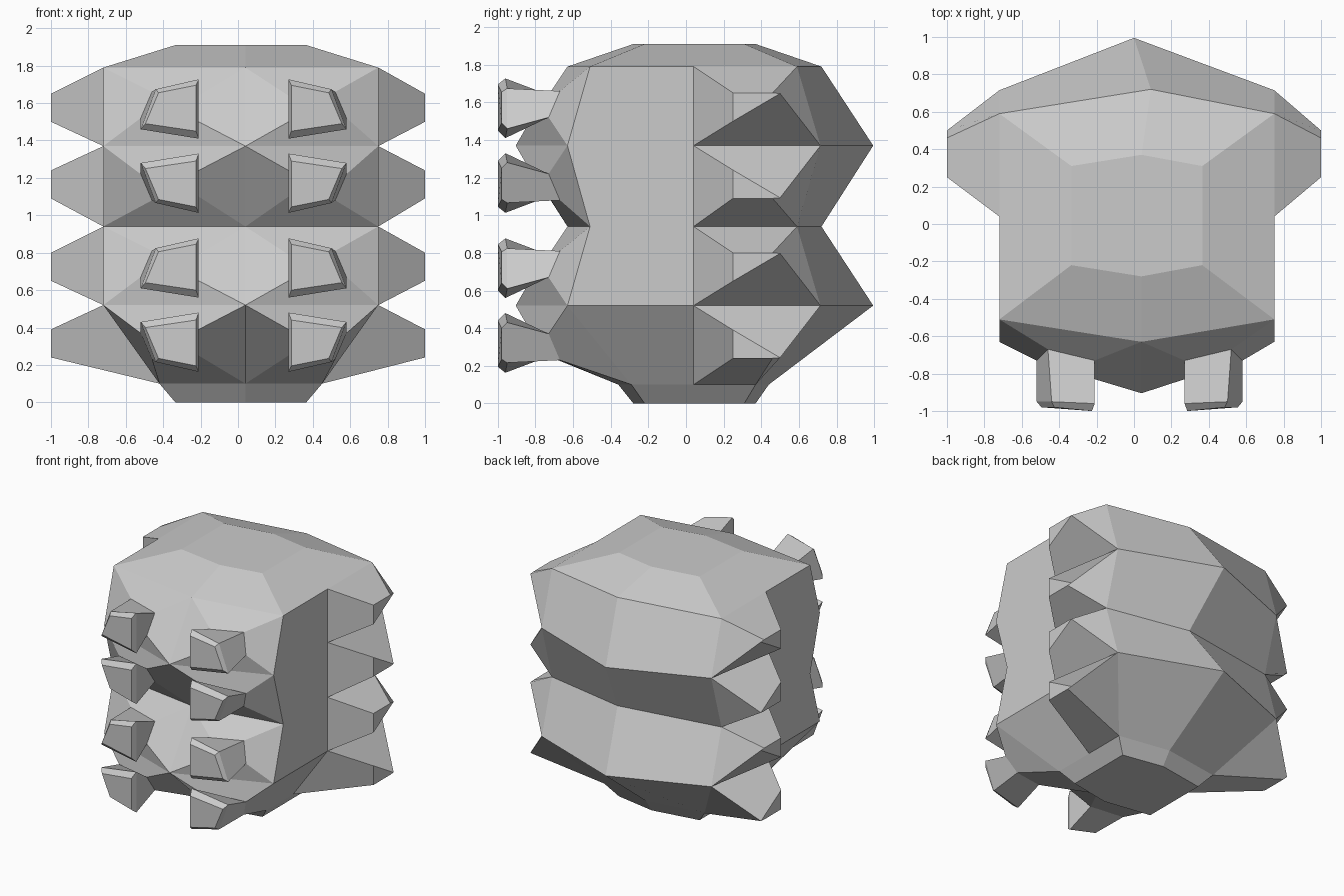
import bpy, bmesh

if "Cube" in bpy.data.objects:
    bpy.data.objects.remove(bpy.data.objects["Cube"])

bm = bmesh.new()
CX = 0.015   # the body's symmetry plane sits slightly off centre


def ring(z, half, front_mid, front, back, back_mid, back_x):
    """Eight-sided cross-section, counter-clockwise from the front centre."""
    l, r = CX - half, CX + half
    pts = [(0.04, front_mid), (r, front), (r, 0.04), (r, back),
           (back_x, back_mid), (l, back), (l, 0.04), (l, front)]
    return [(x, y, z) for x, y in pts]


def face(pts):
    bm.faces.new([bm.verts.new(p) for p in pts])


def bridge(a, b):
    n = len(a)
    for i in range(n):
        j = (i + 1) % n
        face([a[i], a[j], b[j], b[i]])


def loft(loops):
    """Skin successive loops and cap the last one."""
    for a, b in zip(loops, loops[1:]):
        bridge(a, b)
    face(loops[-1])


# cross-sections of the body, top to bottom, alternating narrow and wide
narrow = (0.735, -0.63, -0.51, 0.59, 0.72, 0.09)
wide = (0.735, -0.905, -0.63, 0.715, 0.995, 0.0)
cap = (0.35, -0.28, -0.22, 0.31, 0.37, 0.04)
rings = [ring(1.91, *cap), ring(1.79, *narrow), ring(1.37, *wide),
         ring(0.94, *narrow), ring(0.52, *wide),
         ring(0.10, 0.435, -0.36, -0.29, 0.37, 0.44, 0.04),
         ring(0.0, *cap)]

# crown, foot and their caps
face(rings[0])
bridge(rings[0], rings[1])
bridge(rings[5], rings[6])
face(rings[6])

# pad loops (x, y, height above the wide ring): root, rim, bevelled face
pad = [
    [(0.27, -0.73, 0.27), (0.52, -0.67, 0.29), (0.58, -0.73, 0.15), (0.27, -0.83, 0.13)],
    [(0.27, -0.96, 0.357), (0.50, -0.95, 0.304), (0.58, -0.95, 0.09), (0.27, -0.96, 0.04)],
    [(0.285, -1.0, 0.325), (0.485, -0.98, 0.285), (0.555, -0.98, 0.12), (0.285, -1.0, 0.08)],
]
# side lug tip (y, height above the wide ring)
lug = [(0.25, 0.28), (0.46, 0.28), (0.50, 0.277), (0.25, 0.13)]
PAD_X = 0.03

for k in range(1, 5):
    up, low = rings[k], rings[k + 1]
    if k % 2:
        nar, wid, s = up, low, 1
    else:
        nar, wid, s = low, up, -1
    zw = wid[0][2]
    # plain side panels and back panels
    for i in (1, 6, 3, 4):
        j = (i + 1) % 8
        face([up[i], up[j], low[j], low[i]])
    for side in (1, -1):
        # front pads growing out of the panel
        c = 1 if side > 0 else 7
        loops = [[nar[0], nar[c], wid[c], wid[0]]]
        for lp in pad:
            loops.append([(PAD_X + side * (x - PAD_X), y, zw + s * h) for x, y, h in lp])
        loft(loops)
        # tapered lugs at the rear of each side
        a, b = (2, 3) if side > 0 else (6, 5)
        tip = [(side * 1.0, y, zw + s * h) for y, h in lug]
        loft([[nar[a], nar[b], wid[b], wid[a]], tip])

bmesh.ops.remove_doubles(bm, verts=bm.verts, dist=0.0005)
bmesh.ops.recalc_face_normals(bm, faces=bm.faces)
mesh = bpy.data.meshes.new("segmented_body")
bm.to_mesh(mesh)
bm.free()
body = bpy.data.objects.new("segmented_body", mesh)
bpy.context.collection.objects.link(body)
